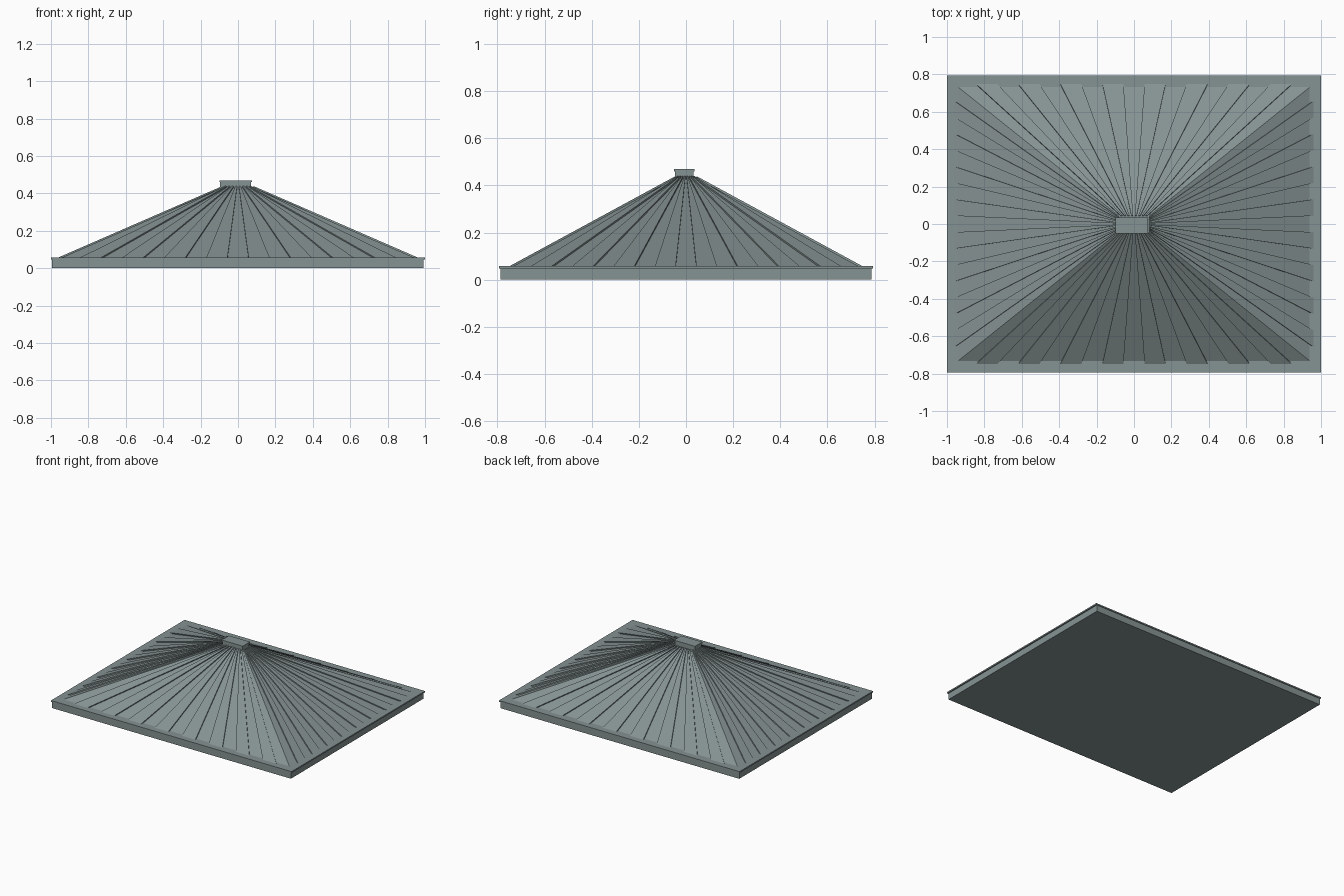
import bpy, bmesh
from mathutils import Vector

if "Cube" in bpy.data.objects:
    bpy.data.objects.remove(bpy.data.objects["Cube"])

slate = bpy.data.materials.new("slate_green")
slate.diffuse_color = (0.235, 0.287, 0.287, 1)
slate.use_nodes = True
slate.node_tree.nodes["Principled BSDF"].inputs["Base Color"].default_value = slate.diffuse_color


def box(name, x0, x1, y0, y1, z0, z1):
    bm = bmesh.new()
    bmesh.ops.create_cube(bm, size=1)
    for v in bm.verts:
        v.co = ((x0 + x1) / 2 + v.co.x * (x1 - x0),
                (y0 + y1) / 2 + v.co.y * (y1 - y0),
                (z0 + z1) / 2 + v.co.z * (z1 - z0))
    return finish(name, bm)


def finish(name, bm):
    bmesh.ops.recalc_face_normals(bm, faces=bm.faces)
    me = bpy.data.meshes.new(name)
    bm.to_mesh(me)
    bm.free()
    me.materials.append(slate)
    ob = bpy.data.objects.new(name, me)
    bpy.context.collection.objects.link(ob)
    return ob


# Base fascia and its thin projecting lip
box("base_fascia", -0.994, 0.991, -0.787, 0.787, 0, 0.048)
box("base_lip", -1, 1, -0.793, 0.793, 0.048, 0.058)

# Roof frustum corners
BX, BY, BZ = 0.944, 0.735, 0.056
TX, TY, TZ = 0.08, 0.042, 0.432
SIGNS = [(-1, -1), (1, -1), (1, 1), (-1, 1)]
low = [Vector((sx * BX, sy * BY, BZ)) for sx, sy in SIGNS]
high = [Vector((sx * TX, sy * TY, TZ)) for sx, sy in SIGNS]

# Plain roof body
bm = bmesh.new()
lv = [bm.verts.new(p) for p in low]
hv = [bm.verts.new(p) for p in high]
bm.faces.new(lv[::-1])
bm.faces.new(hv)
for i in range(4):
    j = (i + 1) % 4
    bm.faces.new((lv[i], lv[j], hv[j], hv[i]))
finish("roof_body", bm)

# Raised tapering panels: every second one of 17 bands on each slope,
# running slightly down into the lip so that no end faces show
BANDS = 17
names = ["front", "right", "back", "left"]
for i in range(4):
    j = (i + 1) % 4
    n = (low[j] - low[i]).cross(high[i] - low[i]).normalized()
    bm = bmesh.new()
    for k in range(1, BANDS, 2):
        a, b = k / BANDS, (k + 1) / BANDS
        la, lb = low[i].lerp(low[j], a), low[i].lerp(low[j], b)
        ha, hb = high[i].lerp(high[j], a), high[i].lerp(high[j], b)
        quad = [la + (la - ha) * 0.03, lb + (lb - hb) * 0.03, hb, ha]
        inner = [bm.verts.new(p - n * 0.002) for p in quad]
        outer = [bm.verts.new(p + n * 0.008) for p in quad]
        bm.faces.new(inner[::-1])
        bm.faces.new(outer)
        for s in range(4):
            t = (s + 1) % 4
            bm.faces.new((inner[s], inner[t], outer[t], outer[s]))
    finish("roof_panels_" + names[i], bm)

# Cap block with a thin lid
box("cap_block", -0.095, 0.07, -0.046, 0.031, 0.425, 0.46)
box("cap_lid", -0.1, 0.075, -0.051, 0.036, 0.46, 0.47)
